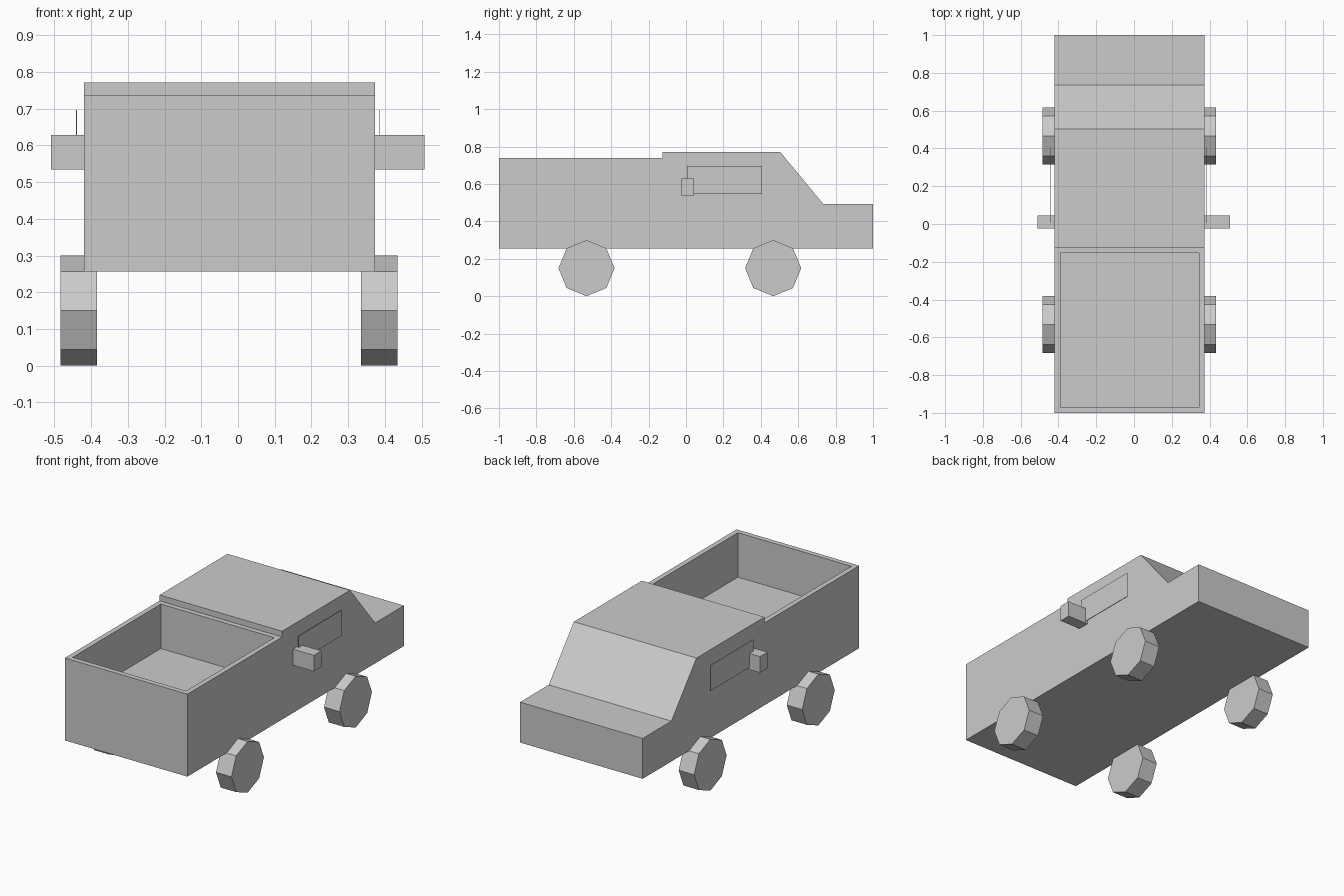
import bpy, bmesh, math

if "Cube" in bpy.data.objects:
    bpy.data.objects.remove(bpy.data.objects["Cube"])

BODY_L, BODY_R = -0.42, 0.373


def finish(name, bm):
    bmesh.ops.recalc_face_normals(bm, faces=bm.faces)
    mesh = bpy.data.meshes.new(name)
    bm.to_mesh(mesh)
    bm.free()
    obj = bpy.data.objects.new(name, mesh)
    bpy.context.collection.objects.link(obj)
    return obj


def box(name, lo, hi):
    bm = bmesh.new()
    bmesh.ops.create_cube(bm, size=1)
    for v in bm.verts:
        v.co = [(a + b) / 2 + c * (b - a) for a, b, c in zip(lo, hi, v.co)]
    return finish(name, bm)


# Body: side profile (y, z) extruded across the width
profile = [(-1, 0.256), (-1, 0.738), (-0.125, 0.738), (-0.125, 0.772),
           (0.503, 0.772), (0.735, 0.492), (1, 0.492), (1, 0.256)]
bm = bmesh.new()
side = bm.faces.new([bm.verts.new((BODY_L, y, z)) for y, z in profile])
ext = bmesh.ops.extrude_face_region(bm, geom=[side], use_keep_orig=True)
moved = [g for g in ext["geom"] if isinstance(g, bmesh.types.BMVert)]
bmesh.ops.translate(bm, verts=moved, vec=(BODY_R - BODY_L, 0, 0))
bmesh.ops.recalc_face_normals(bm, faces=bm.faces)

# Cargo bed: inset the rear deck and sink it
deck = next(f for f in bm.faces
            if all(abs(v.co.z - 0.738) < 1e-4 for v in f.verts))
bmesh.ops.inset_region(bm, faces=[deck], thickness=0.042)
sunk = bmesh.ops.extrude_discrete_faces(bm, faces=[deck])["faces"]
bmesh.ops.translate(bm, verts=sunk[0].verts, vec=(0, 0, -0.26))
finish("truck_body", bm)

# Wheels: octagonal, standing on a point
for y, end in ((-0.532, "rear"), (0.466, "front")):
    for x, lr in ((-0.434, "left"), (0.385, "right")):
        bpy.ops.mesh.primitive_cylinder_add(
            vertices=8, radius=0.15, depth=0.1, location=(x, y, 0.15),
            rotation=(0, math.pi / 2, 0))
        bpy.context.object.name = f"{end}_{lr}_wheel"

# Side mirrors
box("left_mirror", (-0.51, -0.025, 0.535), (BODY_L + 0.01, 0.044, 0.629))
box("right_mirror", (BODY_R - 0.01, -0.025, 0.535), (0.508, 0.044, 0.629))

# Side windows: thin panes just off the body
for x, lr in ((-0.44, "left"), (0.386, "right")):
    box(f"{lr}_window", (x - 0.001, 0.005, 0.547), (x + 0.001, 0.405, 0.697))
